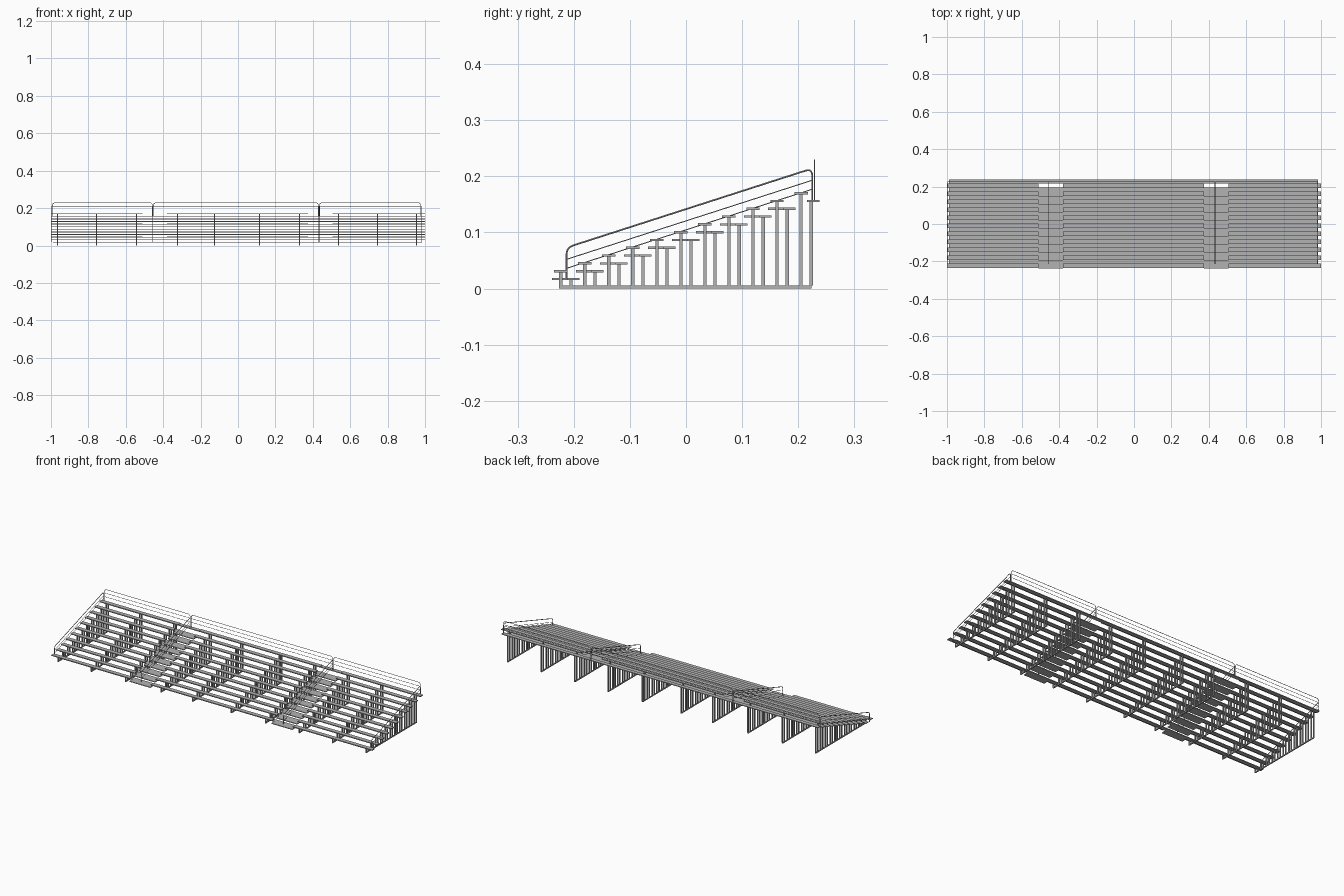
import bpy
import bmesh
from mathutils import Vector, Matrix

cube = bpy.data.objects.get("Cube")
if cube:
    bpy.data.objects.remove(cube, do_unlink=True)


def make_material(name, colour):
    mat = bpy.data.materials.new(name)
    mat.use_nodes = True
    mat.diffuse_color = colour
    mat.node_tree.nodes["Principled BSDF"].inputs["Base Color"].default_value = colour
    return mat


METAL = make_material("grey metal", (0.45, 0.45, 0.45, 1))

ROWS = 11
RUN, RISE = 0.0428, 0.0139        # depth and height of one row
SEAT_Y, SEAT_Z = -0.223, 0.033    # first seat centre and top
FOOT_Z = 0.019                    # first footboard top
THICK = 0.004
POST = 0.006
AISLES = [(-0.51, -0.38), (0.375, 0.505)]
FRAMES = [-0.965, -0.757, -0.543, -0.323, -0.126, 0.115, 0.329, 0.537, 0.746, 0.955]
RAILS = [-0.995, -0.455, 0.433, 0.98]


def boxes(name, ranges):
    """One object made of boxes, each given as (x range, y range, z range)."""
    bm = bmesh.new()
    for spans in ranges:
        centre = Vector([(a + b) / 2 for a, b in spans])
        size = [b - a for a, b in spans]
        bmesh.ops.create_cube(bm, size=1, matrix=Matrix.Translation(centre) @ Matrix.Diagonal((*size, 1)))
    mesh = bpy.data.meshes.new(name)
    bm.to_mesh(mesh)
    bm.free()
    mesh.materials.append(METAL)
    obj = bpy.data.objects.new(name, mesh)
    bpy.context.collection.objects.link(obj)
    return obj


def rounded(points, radius, steps=5):
    """Round the inner corners of a path."""
    pts = [Vector(p) for p in points]
    path = [pts[0]]
    for a, b, c in zip(pts, pts[1:], pts[2:]):
        start = b + (a - b).normalized() * radius
        end = b + (c - b).normalized() * radius
        for i in range(steps + 1):
            t = i / steps
            path.append(start.lerp(b, t).lerp(b.lerp(end, t), t))
    return path + [pts[-1]]


def tubes(name, paths, radius):
    """One mesh of round tubes along several paths."""
    curve = bpy.data.curves.new(name, "CURVE")
    curve.dimensions = "3D"
    curve.bevel_depth = radius
    curve.bevel_resolution = 1
    curve.use_fill_caps = True
    for path in paths:
        spline = curve.splines.new("POLY")
        spline.points.add(len(path) - 1)
        for point, co in zip(spline.points, path):
            point.co = (*co, 1)
    curve.materials.append(METAL)
    obj = bpy.data.objects.new(name, curve)
    bpy.context.collection.objects.link(obj)
    bpy.ops.object.select_all(action="DESELECT")
    obj.select_set(True)
    bpy.context.view_layer.objects.active = obj
    bpy.ops.object.convert(target="MESH")
    bpy.ops.object.shade_smooth_by_angle()


# Seats broken by the aisles, full-length footboards, and wide aisle steps
edges = [-1.0] + [x for aisle in AISLES for x in aisle] + [1.0]
seats, footboards, steps = [], [], []
for row in range(ROWS):
    y = SEAT_Y + row * RUN
    seat_z = (SEAT_Z + row * RISE - THICK, SEAT_Z + row * RISE)
    foot_z = (FOOT_Z + row * RISE - THICK, FOOT_Z + row * RISE)
    for section in zip(edges[::2], edges[1::2]):
        seats.append((section, (y - 0.012, y + 0.012), seat_z))
    footboards.append(((-0.99, 0.985), (y + 0.011, y + 0.033), foot_z))
    if row < ROWS - 1:
        for aisle in AISLES:
            steps.append((aisle, (y - 0.016, y + 0.011), foot_z))
boxes("seats", seats)
boxes("footboards", footboards)
boxes("aisle_steps", steps)

# Support frames: a ground beam with one post per seat and per footboard
beams, posts = [], []
half = POST / 2
for x in FRAMES:
    span = (x - half, x + half)
    beams.append((span, (SEAT_Y - half, 0.224), (0, 0.005)))
    for row in range(ROWS):
        y = SEAT_Y + row * RUN
        for offset, top in ((0, SEAT_Z), (0.018, FOOT_Z)):
            posts.append((span, (y + offset - half, y + offset + half),
                          (0.005, top + row * RISE - THICK)))
boxes("ground_beams", beams)
boxes("support_posts", posts)

# Sloping handrails at both ends and in both aisles
FRONT, BACK = -0.213, 0.225
top_rails, mid_rails = [], []
for x in RAILS:
    top_rails.append(rounded([(x, FRONT, 0.018), (x, FRONT, 0.073),
                              (x, BACK, 0.214), (x, BACK, 0.157)], 0.013))
    for z in (0.036, 0.052):
        mid_rails.append([(x, FRONT, z), (x, BACK, z + 0.141)])
tubes("handrails", top_rails, 0.0018)
tubes("handrail_mid_bars", mid_rails, 0.001)

# Back guard rail in three panels with rounded top corners
GUARD_Y = 0.229
guards, guard_bars = [], []
for left, right in zip(RAILS, RAILS[1:]):
    a, b = left + 0.003, right - 0.003
    guards.append(rounded([(a, GUARD_Y, 0.155), (a, GUARD_Y, 0.229),
                           (b, GUARD_Y, 0.229), (b, GUARD_Y, 0.155)], 0.016))
    for z in (0.187, 0.208):
        guard_bars.append([(a, GUARD_Y, z), (b, GUARD_Y, z)])
tubes("back_guard_rails", guards, 0.0014)
tubes("back_guard_bars", guard_bars, 0.001)
